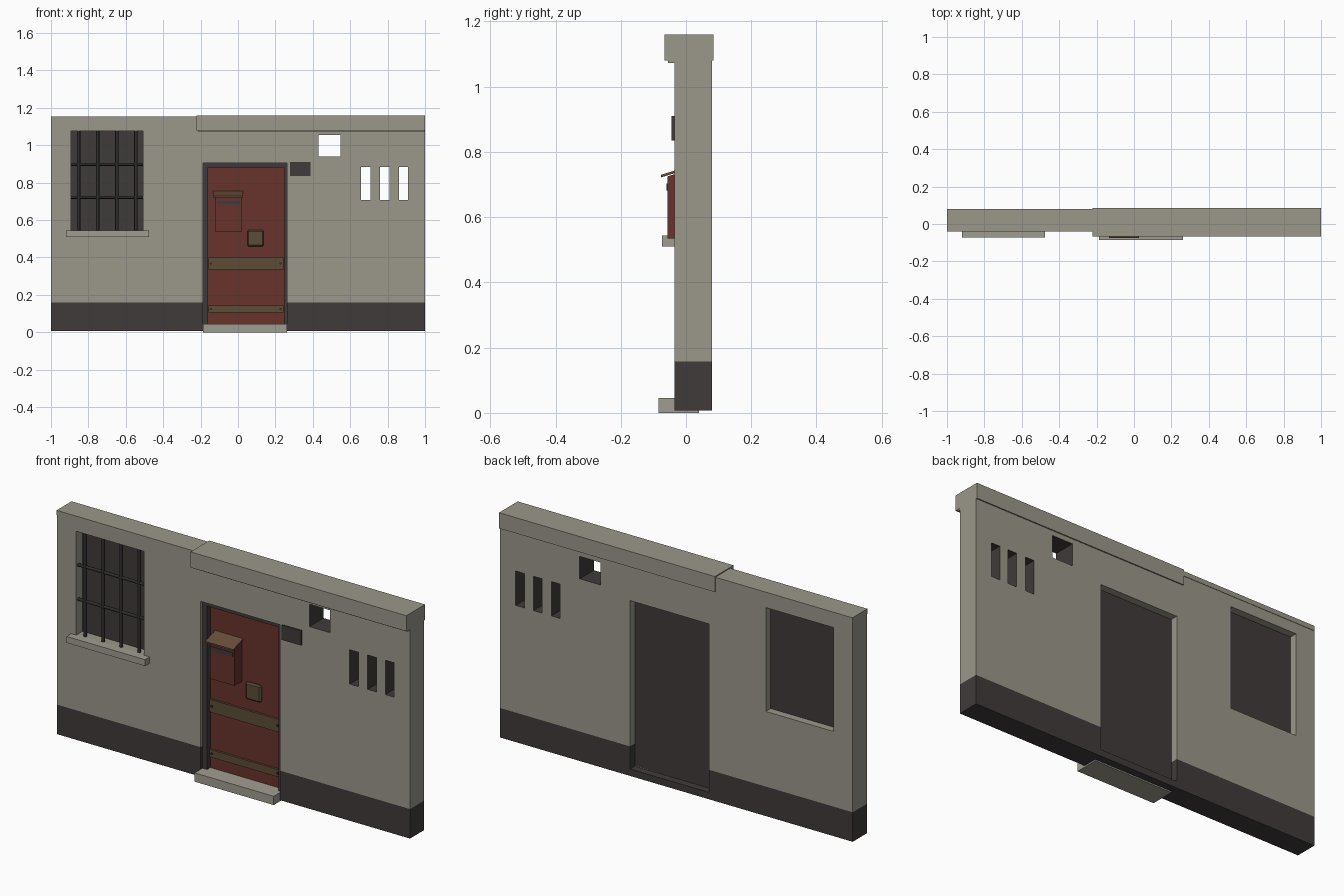
import bpy, bmesh, math
from mathutils import Matrix, Vector

cube = bpy.data.objects.get("Cube")
if cube:
    bpy.data.objects.remove(cube, do_unlink=True)


def material(name, *rgb):
    m = bpy.data.materials.new(name)
    m.use_nodes = True
    m.diffuse_color = (*rgb, 1)
    m.node_tree.nodes["Principled BSDF"].inputs["Base Color"].default_value = (*rgb, 1)
    return m


PLASTER = material("grey plaster", 0.325, 0.31, 0.255)
STONE = material("pale stone", 0.35, 0.335, 0.285)
DARK = material("dark paint", 0.052, 0.043, 0.043)
IRON = material("black iron", 0.028, 0.025, 0.025)
RED = material("red paint", 0.138, 0.033, 0.025)
WOOD = material("brown wood", 0.14, 0.075, 0.042)
BRASS = material("dull brass", 0.11, 0.073, 0.038)


def finish(name, bm, *mats):
    bmesh.ops.recalc_face_normals(bm, faces=bm.faces)
    mesh = bpy.data.meshes.new(name)
    bm.to_mesh(mesh)
    bm.free()
    ob = bpy.data.objects.new(name, mesh)
    bpy.context.scene.collection.objects.link(ob)
    for m in mats:
        mesh.materials.append(m)
    return ob


def box(name, mat, x, y, z):
    """Box from (min, max) pairs."""
    bm = bmesh.new()
    bmesh.ops.create_cube(bm, size=1)
    for v in bm.verts:
        v.co = Vector([r[0] if c < 0 else r[1] for c, r in zip(v.co, (x, y, z))])
    return finish(name, bm, mat)


def prism(name, mat, x, profile):
    """Side profile of (y, z) points extruded along x."""
    bm = bmesh.new()
    face = bm.faces.new([bm.verts.new((x[0], y, z)) for y, z in profile])
    ext = bmesh.ops.extrude_face_region(bm, geom=[face])["geom"]
    moved = [e for e in ext if isinstance(e, bmesh.types.BMVert)]
    bmesh.ops.translate(bm, verts=moved, vec=(x[1] - x[0], 0, 0))
    return finish(name, bm, mat)


def rod(name, mat, centre, axis, length, radius, sides=8):
    bm = bmesh.new()
    turn = Vector((0, 0, 1)).rotation_difference(Vector(axis)).to_matrix().to_4x4()
    bmesh.ops.create_cone(bm, cap_ends=True, segments=sides, radius1=radius, radius2=radius,
                          depth=length, matrix=Matrix.Translation(centre) @ turn)
    ob = finish(name, bm, mat)
    for p in ob.data.polygons:
        p.use_smooth = len(p.vertices) == 4
    for e in ob.data.edges:
        e.use_edge_sharp = abs((ob.data.vertices[e.vertices[0]].co
                                - ob.data.vertices[e.vertices[1]].co).dot(Vector(axis))) < length / 2
    return ob


# Wall and painted base, with openings cut through
WALL_Y = (-0.036, 0.079)
DOOR_X, DOOR_Z = (-0.187, 0.262), (0.042, 0.905)
WIN_X, WIN_Z = (-0.892, -0.508), (0.543, 1.075)
openings = [(DOOR_X, DOOR_Z), (WIN_X, WIN_Z), ((0.43, 0.547), (0.94, 1.055))]
openings += [((x, x + 0.05), (0.707, 0.883)) for x in (0.658, 0.76, 0.86)]

wall = box("wall", PLASTER, (-1, 1), WALL_Y, (0.158, 1.14))
base = box("wall_base", DARK, (-1, 1), WALL_Y, (0.007, 0.158))
cutters = [box("opening_cutter", PLASTER, x, (-0.2, 0.2), z) for x, z in openings]


def cut(ob, tools):
    for tool in tools:
        mod = ob.modifiers.new("opening", 'BOOLEAN')
        mod.operation, mod.solver, mod.object = 'DIFFERENCE', 'EXACT', tool
    bpy.context.view_layer.update()
    mesh = bpy.data.meshes.new_from_object(
        ob.evaluated_get(bpy.context.evaluated_depsgraph_get()))
    ob.modifiers.clear()
    ob.data = mesh


cut(wall, cutters)
cut(base, cutters[:1])
for c in cutters:
    bpy.data.objects.remove(c, do_unlink=True)

# Small vents have dark linings
wall.data.materials.clear()
wall.data.materials.append(PLASTER)
wall.data.materials.append(DARK)
for p in wall.data.polygons:
    c = p.center
    p.material_index = int(abs(p.normal.y) < 0.5 and 0.4 < c.x < 0.95 and 0.6 < c.z < 1.1)

# Coping along the top
box("left_coping", PLASTER, (-1, -0.223), (-0.040, 0.081), (1.13, 1.155))
box("right_coping", PLASTER, (-0.223, 1), (-0.066, 0.085), (1.08, 1.16))
box("coping_lip", PLASTER, (-0.215, 0.998), (-0.055, WALL_Y[0]), (1.073, 1.08))

# Barred window
box("window_sill", STONE, (-0.92, -0.475), (-0.073, -0.03), (0.51, 0.543))
box("window_pane", DARK, WIN_X, (0.015, 0.04), WIN_Z)
for i in range(4):
    rod("window_bar", IRON, (-0.852 + i * 0.102, -0.02, sum(WIN_Z) / 2), (0, 0, 1),
        WIN_Z[1] - WIN_Z[0], 0.009)
for z in (0.722, 0.898):
    rod("window_crossbar", IRON, (sum(WIN_X) / 2, -0.02, z), (1, 0, 0),
        WIN_X[1] - WIN_X[0], 0.008)

# Door, frame and step
box("door_step", STONE, (-0.187, 0.262), (-0.085, 0.04), (0, 0.045))
box("door", RED, (-0.16, 0.246), (0.005, 0.03), (0.045, 0.882))
box("door_back", DARK, DOOR_X, (0.03, 0.04), DOOR_Z)
FRAME_Y = (-0.022, 0.03)
box("left_jamb", DARK, (0.246, 0.262), FRAME_Y, DOOR_Z)
box("right_jamb", DARK, (-0.187, -0.16), FRAME_Y, DOOR_Z)
box("door_head", DARK, (-0.16, 0.246), FRAME_Y, (0.882, 0.905))

# Metal bands with bolts
for z in ((0.335, 0.40), (0.105, 0.143)):
    box("door_band", BRASS, (-0.158, 0.244), (-0.006, 0.006), z)
    for x in (-0.145, 0.228):
        rod("band_bolt", IRON, (x, -0.006, sum(z) / 2), (0, 1, 0), 0.008, 0.007)

# Lock plate
plate = box("lock_plate", BRASS, (0.05, 0.137), (-0.014, 0.006), (0.46, 0.547))
bevel = plate.modifiers.new("chamfer", 'BEVEL')
bevel.width, bevel.segments = 0.007, 1

# Letter box with sloping lid
prism("letter_box", RED, (-0.12, 0.02),
      [(-0.057, 0.535), (0.006, 0.535), (0.006, 0.744), (-0.057, 0.725)])
prism("letter_box_lid", WOOD, (-0.133, 0.026),
      [(-0.076, 0.722), (0.005, 0.747), (0.005, 0.755), (-0.076, 0.730)])
box("letter_slot", DARK, (-0.112, 0.012), (-0.060, -0.056), (0.682, 0.703))

# Blank wall plaque
box("wall_plaque", DARK, (0.278, 0.387), (-0.044, -0.035), (0.835, 0.91))
